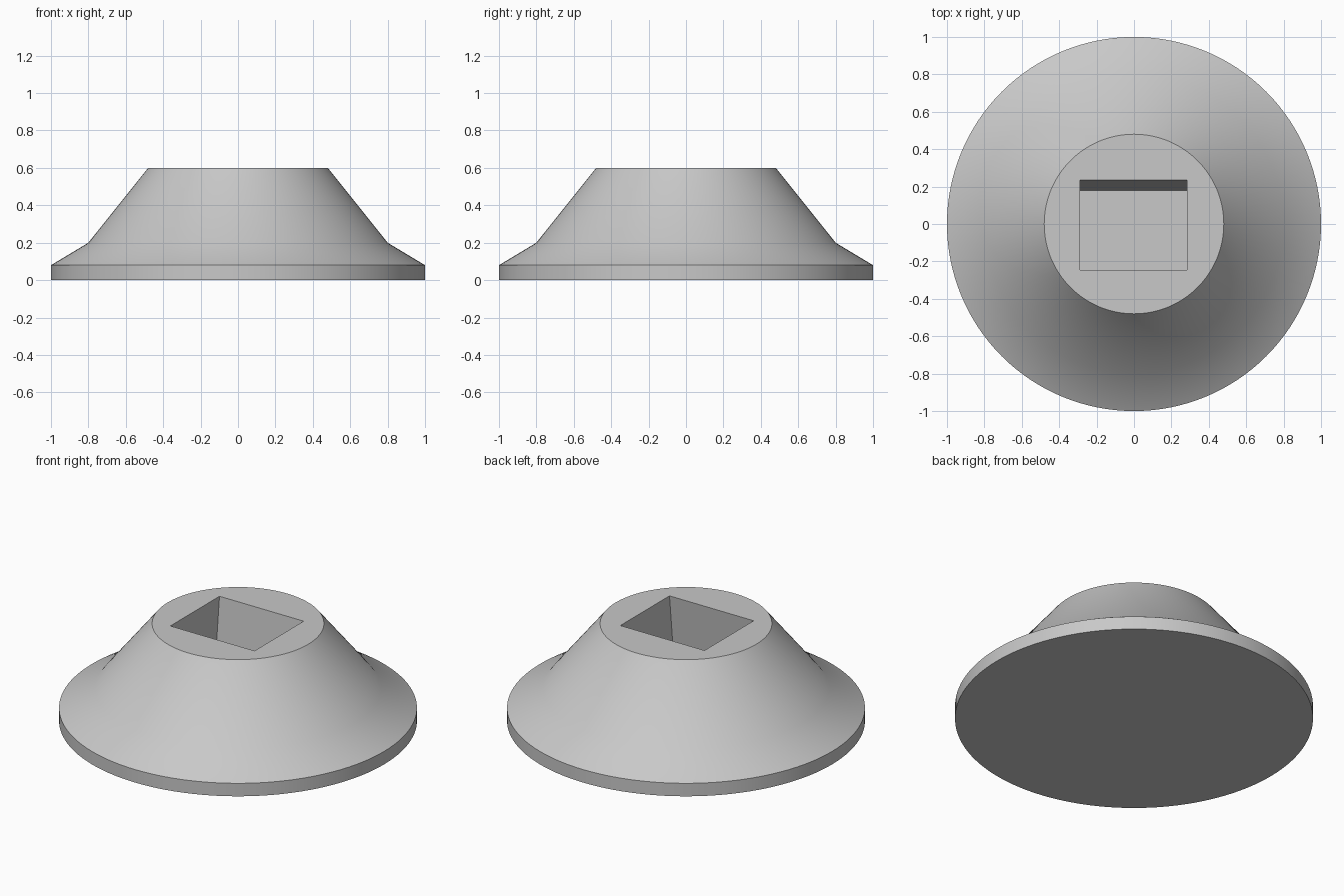
import bpy
import bmesh
from math import radians, sin, cos, tau

cube = bpy.data.objects.get("Cube")
if cube:
    bpy.data.objects.remove(cube, do_unlink=True)

SIDES = 128
PROFILE = [(1.0, 0.0), (1.0, 0.08), (0.8, 0.2), (0.48, 0.6)]  # radius, height
TOP, FLOOR = 0.6, 0.08
LEAN = -0.054  # how far the socket shifts towards the front at its floor

grey = bpy.data.materials.new("light grey")
grey.use_nodes = True
colour = (0.58, 0.58, 0.58, 1.0)
grey.diffuse_color = colour
grey.node_tree.nodes["Principled BSDF"].inputs["Base Color"].default_value = colour

bm = bmesh.new()


def bridge(lower, upper):
    """Join two loops of equal length with a band of quads."""
    n = len(lower)
    for i in range(n):
        j = (i + 1) % n
        bm.faces.new((lower[i], lower[j], upper[j], upper[i]))


def socket_loop(z, shift):
    x0, x1, y0, y1 = -0.29, 0.284, -0.245, 0.234
    corners = [(x0, y0), (x1, y0), (x1, y1), (x0, y1)]
    return [bm.verts.new((x, y + shift, z)) for x, y in corners]


# Flared round body
rings = [[bm.verts.new((r * cos(tau * i / SIDES), r * sin(tau * i / SIDES), z))
          for i in range(SIDES)] for r, z in PROFILE]
for lower, upper in zip(rings, rings[1:]):
    bridge(lower, upper)
bm.faces.new(reversed(rings[0]))

# Leaning rectangular socket with a flat floor
mouth = socket_loop(TOP, 0)
base = socket_loop(FLOOR, LEAN)
bridge(mouth, base)
bm.faces.new(base)

# Flat top between the round edge and the socket mouth
rim = [e for e in bm.edges
       if e.is_boundary and all(abs(v.co.z - TOP) < 1e-5 for v in e.verts)]
bmesh.ops.triangle_fill(bm, edges=rim, use_beauty=True, normal=(0, 0, 1))
bmesh.ops.recalc_face_normals(bm, faces=bm.faces)

mesh = bpy.data.meshes.new("flared_base")
bm.to_mesh(mesh)
bm.free()
mesh.materials.append(grey)
body = bpy.data.objects.new("flared_base", mesh)
bpy.context.collection.objects.link(body)

# Smooth sides, crisp rims
bpy.ops.object.select_all(action="DESELECT")
body.select_set(True)
bpy.context.view_layer.objects.active = body
bpy.ops.object.shade_smooth_by_angle(angle=radians(30))
